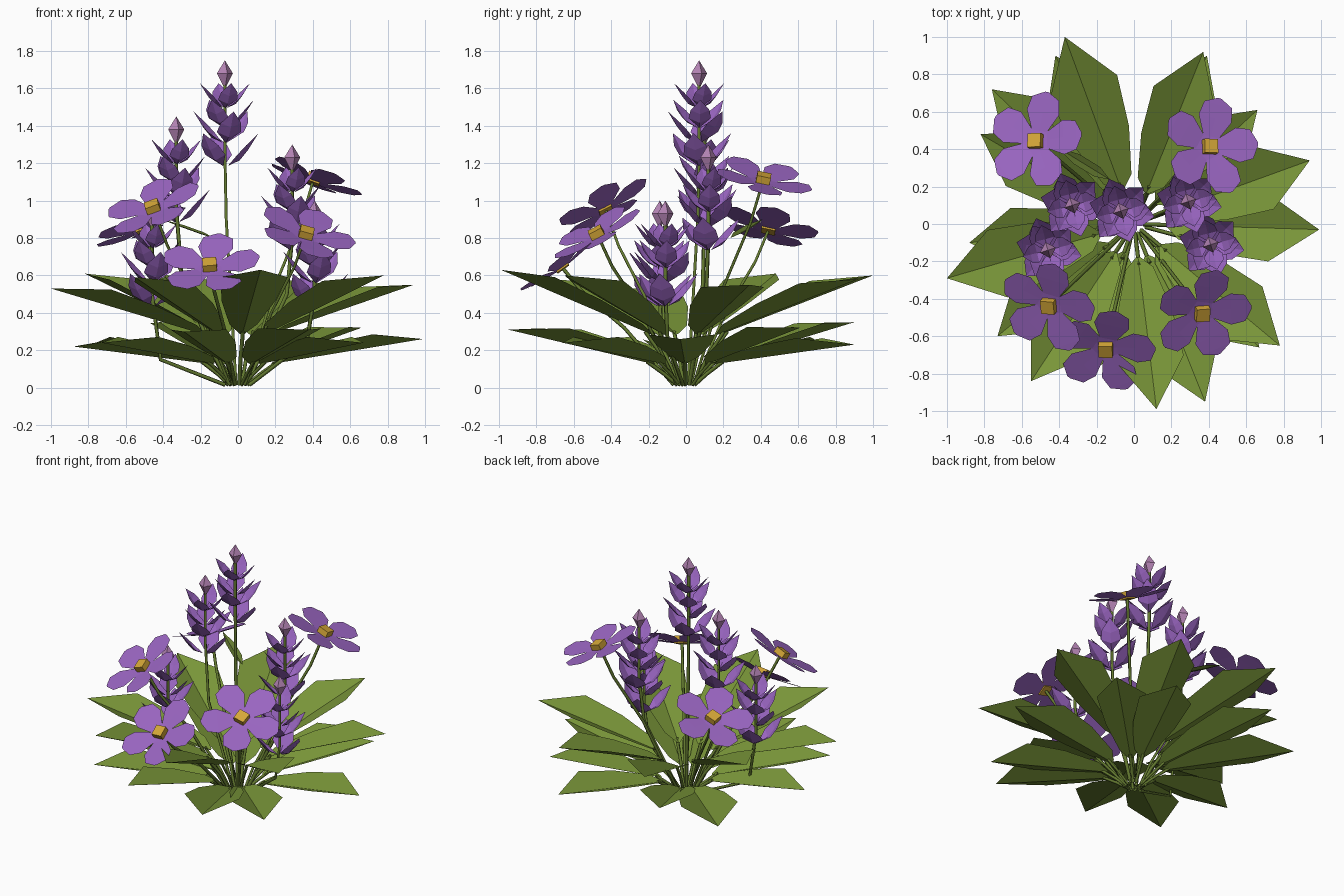
import bpy, bmesh, math
from mathutils import Vector, Matrix

if "Cube" in bpy.data.objects:
    bpy.data.objects.remove(bpy.data.objects["Cube"])


def material(name, rgb):
    m = bpy.data.materials.new(name)
    m.diffuse_color = (*rgb, 1)
    m.use_nodes = True
    m.node_tree.nodes["Principled BSDF"].inputs["Base Color"].default_value = m.diffuse_color
    return m


LEAF = material("leaf green", (0.19, 0.30, 0.04))
STEM = material("stem green", (0.13, 0.20, 0.03))
PURPLE = material("petal purple", (0.32, 0.13, 0.53))
PINK = material("bud pink", (0.46, 0.23, 0.46))
GOLD = material("flower centre gold", (0.67, 0.39, 0.04))


def finish(name, bm, mat):
    bmesh.ops.remove_doubles(bm, verts=bm.verts, dist=1e-5)
    me = bpy.data.meshes.new(name)
    bm.to_mesh(me)
    bm.free()
    me.materials.append(mat)
    ob = bpy.data.objects.new(name, me)
    bpy.context.collection.objects.link(ob)
    return ob


def blade(bm, stations, matrix):
    """Folded blade along +x; each station is (x, half width, keel z, edge z)."""
    rows = [[bm.verts.new(matrix @ Vector(p)) for p in
             ((x, -w, e), (x, 0, k), (x, w, e))] for x, w, k, e in stations]
    for a, b in zip(rows, rows[1:]):
        for i in (0, 1):
            bm.faces.new((a[i], b[i], b[i + 1], a[i + 1]))


def stems(name, paths, radius):
    """Thin four-sided stalks following the given points."""
    cu = bpy.data.curves.new(name, 'CURVE')
    cu.dimensions = '3D'
    cu.bevel_depth = radius
    cu.bevel_resolution = 0
    cu.use_fill_caps = True
    for path in paths:
        s = cu.splines.new('POLY')
        s.points.add(len(path) - 1)
        for p, co in zip(s.points, path):
            p.co = (*co, 1)
    cu.materials.append(STEM)
    ob = bpy.data.objects.new(name, cu)
    bpy.context.collection.objects.link(ob)
    bpy.ops.object.select_all(action='DESELECT')
    ob.select_set(True)
    bpy.context.view_layer.objects.active = ob
    bpy.ops.object.convert(target='MESH')


def rot_z(a):
    return Matrix.Rotation(a, 4, 'Z')


# Leaves in two tiers, given by their tips
upper = [(-.37, 1.0, .60), (.37, .92, .58), (.94, .34, .55), (.78, -.65, .60),
         (.12, -.99, .63), (-.55, -.84, .59), (-1.0, -.29, .53), (-.82, .48, .61)]
lower = [(-.42, .90, .35), (.39, .90, .23), (.66, .61, .32), (.99, -.03, .26),
         (.67, -.66, .24), (.38, -.95, .31), (-.29, -.84, .30),
         (-.73, -.60, .24), (-.88, -.10, .22), (-.76, .72, .24)]
leaf_stalks = []


def leaf_tier(name, tips, z0, lift):
    bm = bmesh.new()
    for x, y, zt in tips:
        n, a = math.hypot(x, y), math.atan2(y, x)
        st = []
        for t, w in ((.18, .012), (.24, .075), (.47, .147), (.73, .18), (1, 0)):
            z = z0 + (zt - z0) * (t - .2) / .8
            st.append((t * n, w * n, z, z + lift * w))
        blade(bm, st, rot_z(a))
        c, s = math.cos(a), math.sin(a)
        leaf_stalks.append([(.05 * c, .05 * s, .015),
                            (.12 * n * c, .12 * n * s, z0 * .55),
                            (.22 * n * c, .22 * n * s, z0 + .01)])
    finish(name, bm, LEAF)


leaf_tier("upper_leaves", upper, .29, .42)
leaf_tier("lower_leaves", lower, .13, .38)
stems("leaf_stalks", leaf_stalks, .011)

# Flower spikes: x, y, tip height, height where the stalk turns upright
spikes = [(-.07, .07, 1.75, .9), (-.33, .10, 1.45, .55), (.29, .12, 1.30, .5),
          (.41, -.11, 1.0, .25), (-.46, -.14, 1.0, .15)]
# whorls: drop below the tip, petal count, scale, first petal angle
whorls = [(.565, 3, 1.0, -.17), (.44, 3, .95, .8), (.36, 3, .85, .05),
          (.255, 4, .76, .25)]
spike_stalks = []
petals, buds = bmesh.new(), bmesh.new()
for x, y, zt, zb in spikes:
    # loose cupped whorls of broad petals
    for drop, count, s, first in whorls:
        for i in range(count):
            m = (Matrix.Translation((x, y, zt - drop))
                 @ rot_z(math.tau * i / count + first) @ Matrix.Scale(s, 4))
            blade(petals, ((.015, 0, .0, .0), (.08, .07, .03, .06),
                           (.125, .06, .085, .11), (.182, 0, .175, .175)), m)
    # diamond bud at the tip
    for zc, r1, r2, h in ((zt - .112, 0, .045, .085), (zt - .035, .045, 0, .07)):
        bmesh.ops.create_cone(buds, segments=4, radius1=r1, radius2=r2, depth=h,
                              matrix=Matrix.Translation((x, y, zc)) @ rot_z(.3))
    spike_stalks.append([(x * .15, y * .15, .015), (x * .9, y * .9, zb),
                         (x, y, zt - .5), (x, y, zt - .12)])
finish("spike_petals", petals, PURPLE)
finish("spike_buds", buds, PINK)
stems("spike_stalks", spike_stalks, .011)

# Open flowers: centre and facing direction
flowers = [((-.52, .44, .84), (-.40, .24, 1)), ((.40, .41, 1.10), (.37, .22, 1)),
           ((-.45, -.43, .95), (-.42, -.54, 1)), ((.36, -.47, .81), (.32, -.55, 1)),
           ((-.15, -.66, .64), (-.10, -.72, 1))]
flower_stalks = []
petals, centres = bmesh.new(), bmesh.new()
up = Vector((0, 0, 1))
for c, n in flowers:
    c, n = Vector(c), Vector(n)
    m = Matrix.Translation(c) @ up.rotation_difference(n).to_matrix().to_4x4()
    for i in range(5):
        blade(petals, ((.0, .0, 0, 0), (.06, .045, .003, .004),
                       (.16, .095, .018, .018), (.235, .08, .028, .028),
                       (.27, .01, .032, .032)),
              m @ rot_z(math.tau * i / 5 + .09))
    # block-shaped flower centre
    bmesh.ops.create_cube(centres, size=1, matrix=m
                          @ Matrix.Translation((0, 0, .018))
                          @ Matrix.Diagonal((.075, .075, .05, 1)))
    flower_stalks.append([(c.x * .1, c.y * .1, .015),
                          (c.x * .5, c.y * .5, c.z * .5),
                          (c.x * .84, c.y * .84, c.z * .8), tuple(c)])
finish("flower_petals", petals, PURPLE)
finish("flower_centres", centres, GOLD)
stems("flower_stalks", flower_stalks, .01)

# Small bract leaf beside the rear left flower
bract = bmesh.new()
blade(bract, ((0, 0, .06, .06), (.12, .03, .02, .03), (.25, .03, -.02, -.01),
              (.33, 0, -.04, -.04)),
      Matrix.Translation((-.41, .41, .84)) @ rot_z(-.55))
finish("bract_leaf", bract, STEM)
